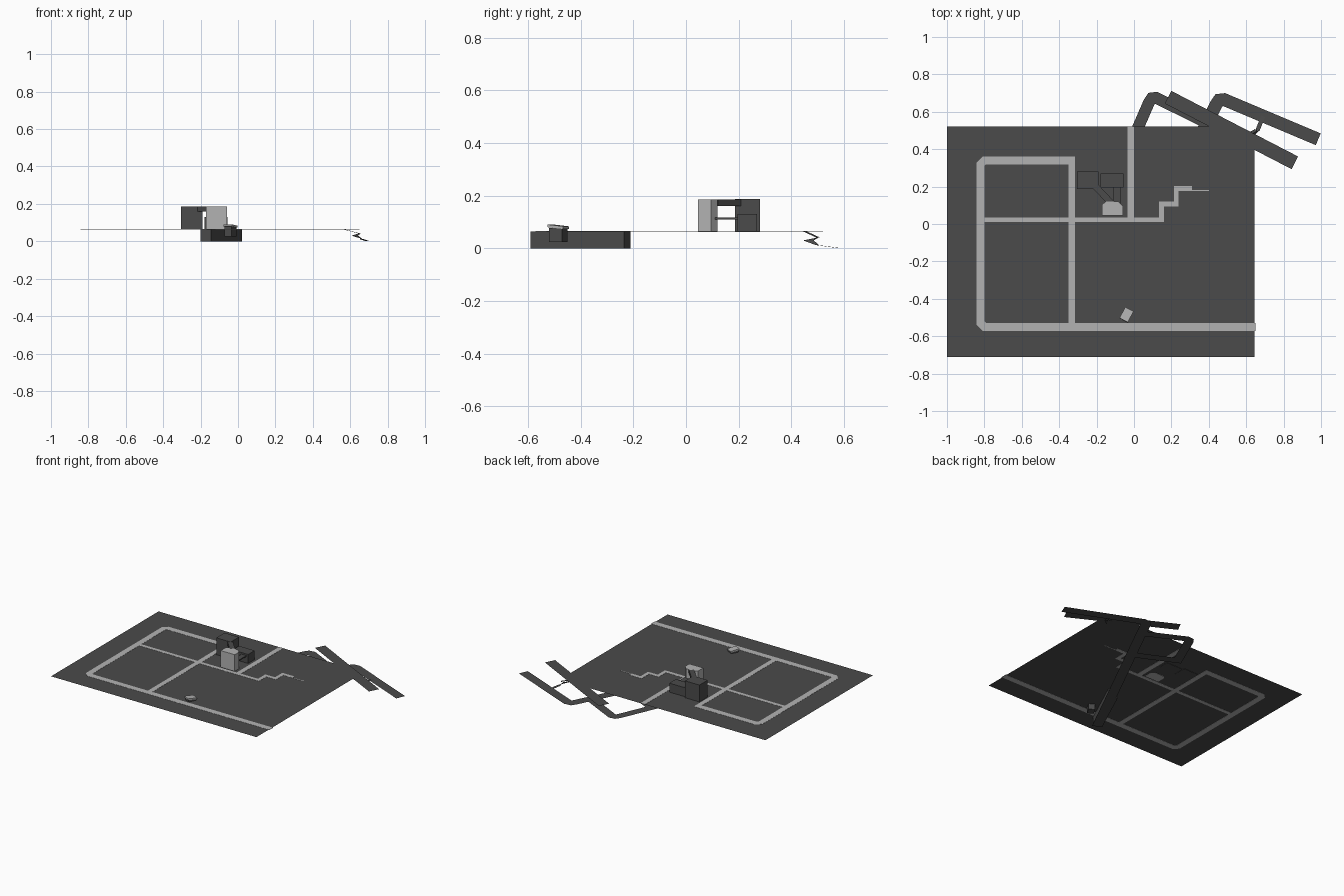
import bpy, bmesh
from math import radians
from mathutils import Vector, Matrix

if "Cube" in bpy.data.objects:
    bpy.data.objects.remove(bpy.data.objects["Cube"])

G = 0.065  # street level; lower passages lie at z = 0


def grey(name, v):
    m = bpy.data.materials.new(name)
    m.diffuse_color = (v, v, v, 1)
    m.use_nodes = True
    m.node_tree.nodes["Principled BSDF"].inputs["Base Color"].default_value = m.diffuse_color
    return m


DARK, LIGHT = grey("dark_grey", 0.07), grey("light_grey", 0.45)


def finish(name, bm, mat):
    me = bpy.data.meshes.new(name)
    bm.normal_update()
    bm.to_mesh(me)
    bm.free()
    me.materials.append(mat)
    ob = bpy.data.objects.new(name, me)
    bpy.context.collection.objects.link(ob)
    return ob


def ribbon(name, pts, width, z0, z1=None, mat=DARK):
    """Mitred strip along a path; pts are (x, y) or (x, y, z). With z1 it becomes a solid."""
    bm = bmesh.new()
    P = [Vector(p[:2]) for p in pts]
    rows = []
    for i, p in enumerate(P):
        dirs = []
        if i > 0:
            dirs.append((p - P[i - 1]).normalized())
        if i < len(P) - 1:
            dirs.append((P[i + 1] - p).normalized())
        n = [Vector((-d.y, d.x)) for d in dirs]
        m = sum(n, Vector((0, 0))).normalized()
        m *= width / 2 / max(m.dot(n[0]), 0.3)
        z = pts[i][2] if len(pts[i]) > 2 else z0
        rows.append([bm.verts.new((q.x, q.y, z)) for q in (p - m, p + m)])
    for a, b in zip(rows, rows[1:]):
        bm.faces.new((a[0], b[0], b[1], a[1]))
    if z1 is not None:
        ext = bmesh.ops.extrude_face_region(bm, geom=bm.faces[:], use_keep_orig=True)
        top = [g for g in ext["geom"] if isinstance(g, bmesh.types.BMVert)]
        bmesh.ops.translate(bm, verts=top, vec=(0, 0, z1 - z0))
        bmesh.ops.recalc_face_normals(bm, faces=bm.faces[:])
    return finish(name, bm, mat)


def box(name, x0, x1, y0, y1, z0, z1, mat=DARK):
    bm = bmesh.new()
    bmesh.ops.create_cube(bm, size=1)
    for v in bm.verts:
        v.co = Vector(((x0 + x1) / 2 + v.co.x * (x1 - x0),
                       (y0 + y1) / 2 + v.co.y * (y1 - y0),
                       (z0 + z1) / 2 + v.co.z * (z1 - z0)))
    return finish(name, bm, mat)


# Ground sheet with its back right corner cut off
bm = bmesh.new()
outline = [(-1, -0.71), (0.645, -0.71), (0.645, 0.4), (0.41, 0.52), (-1, 0.52)]
bm.faces.new([bm.verts.new((x, y, G)) for x, y in outline])
finish("ground", bm, DARK)

# Light roads, a hair thicker than the ground
def road(name, pts, w):
    ribbon(name, pts, w, G - 0.001, G + 0.001, LIGHT)

road("ring_road", [(-0.315, 0.34), (-0.80, 0.34), (-0.82, 0.32), (-0.82, -0.53),
                   (-0.80, -0.55), (0.65, -0.55)], 0.042)
road("cross_road", [(-0.333, -0.53), (-0.333, 0.32)], 0.035)
road("north_road", [(-0.018, 0.035), (-0.018, 0.52)], 0.035)
road("stepped_road", [(-0.80, 0.023), (0.148, 0.023), (0.148, 0.106), (0.226, 0.106),
                      (0.226, 0.19), (0.31, 0.19)], 0.026)
road("stepped_road_end", [(0.31, 0.18), (0.40, 0.18)], 0.006)

# Upper deck running off the corner, and the lower passages under it
ribbon("upper_deck", [(0.182, 0.678), (0.86, 0.327)], 0.076, G)
ribbon("long_passage", [(-0.17, -0.577), (0.44, 0.64), (0.455, 0.662), (0.482, 0.665), (0.985, 0.453)],
       0.068, 0)
ribbon("side_passage", [(0.38, 0.545), (0.118, 0.675), (0.095, 0.672), (0.08, 0.65),
                        (-0.02, 0.42), (0.25, 0.29)], 0.062, 0.0005)

# Walled tunnel under the ground
ribbon("tunnel", [(-0.172, -0.577), (-0.008, -0.223)], 0.062, 0, G - 0.0015)

# Zigzag ramp between the passage and the deck
ribbon("lower_ramp", [(0.69, 0.575, 0.002), (0.66, 0.50, 0.012)], 0.022, 0)
ribbon("middle_ramp", [(0.66, 0.50, 0.012), (0.625, 0.465, 0.03), (0.65, 0.50, 0.042)], 0.016, 0)
ribbon("upper_ramp", [(0.65, 0.50, 0.042), (0.56, 0.45, G)], 0.016, 0)

# Group of three buildings with two bridges
box("tall_block", -0.305, -0.19, 0.187, 0.282, G - 0.002, 0.187)
box("low_block", -0.18, -0.055, 0.195, 0.27, G - 0.002, 0.13)
bm = bmesh.new()
plan = [(-0.17, 0.045), (-0.058, 0.045), (-0.058, 0.095), (-0.085, 0.12), (-0.15, 0.12), (-0.17, 0.105)]
base = bm.faces.new([bm.verts.new((x, y, G - 0.002)) for x, y in plan])
ext = bmesh.ops.extrude_face_region(bm, geom=[base], use_keep_orig=True)
bmesh.ops.translate(bm, vec=(0, 0, 0.122),
                    verts=[g for g in ext["geom"] if isinstance(g, bmesh.types.BMVert)])
bmesh.ops.recalc_face_normals(bm, faces=bm.faces[:])
finish("light_block", bm, LIGHT)
ribbon("high_bridge", [(-0.205, 0.20), (-0.12, 0.11)], 0.035, 0.16, 0.185)
box("low_bridge", -0.11, -0.07, 0.11, 0.20, 0.11, 0.118)

# Small entrance booth beside the tunnel, with a sloping light roof
turn = Matrix.Translation((-0.04, -0.485, 0)) @ Matrix.Rotation(radians(-28), 4, 'Z')
body = box("booth", -0.022, 0.022, -0.028, 0.028, 0.025, 0.078)
roof = box("booth_roof", -0.025, 0.025, -0.033, 0.033, -0.005, 0.005, LIGHT)
body.matrix_world = turn
roof.matrix_world = turn @ Matrix.Translation((0, 0, 0.082)) @ Matrix.Rotation(radians(-6), 4, 'X')
